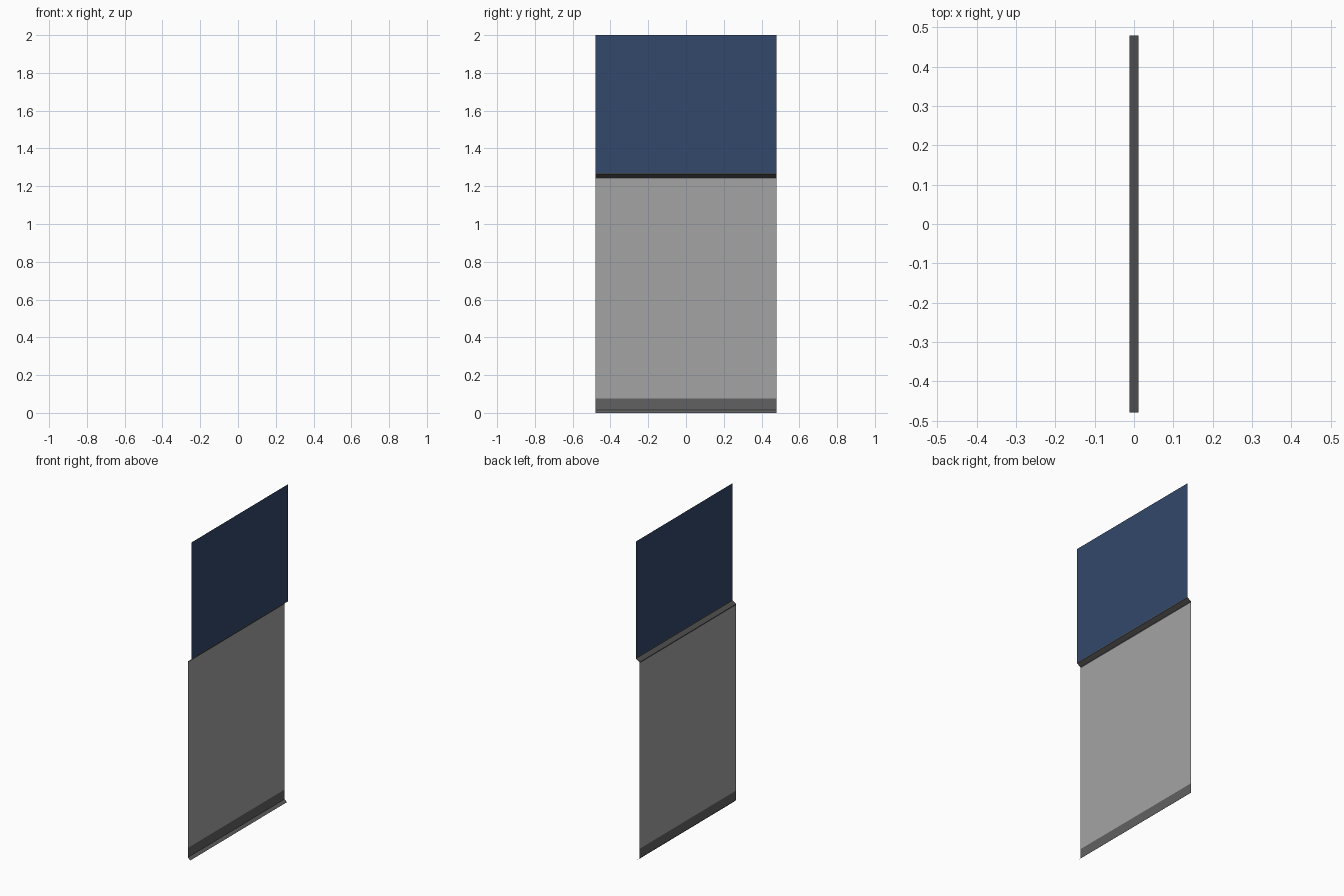
import bpy

if "Cube" in bpy.data.objects:
    bpy.data.objects.remove(bpy.data.objects["Cube"])

HALF = 0.48  # half length of the wall along y


def material(name, rgb):
    m = bpy.data.materials.new(name)
    m.diffuse_color = (*rgb, 1.0)
    m.use_nodes = True
    m.node_tree.nodes["Principled BSDF"].inputs["Base Color"].default_value = m.diffuse_color
    return m


def strip(name, profile, mat):
    """Open sheet: an (x, z) profile swept along y, facing +x."""
    verts = [(x, y, z) for x, z in profile for y in (-HALF, HALF)]
    faces = [(2 * i, 2 * i + 1, 2 * i + 3, 2 * i + 2)
             for i in range(len(profile) - 1)]
    mesh = bpy.data.meshes.new(name)
    mesh.from_pydata(verts, [], faces)
    mesh.materials.append(mat)
    ob = bpy.data.objects.new(name, mesh)
    bpy.context.collection.objects.link(ob)
    return ob


blue = material("navy_paint", (0.032, 0.065, 0.145))
grey = material("grey_paint", (0.37, 0.37, 0.37))
base = material("baseboard_grey", (0.12, 0.12, 0.12))
dark = material("trim_grey", (0.085, 0.085, 0.085))

BACK, FRONT = -0.012, 0.012

# upper wall sheet, standing slightly proud of the lower one
strip("upper_wall", [(FRONT, 1.27), (FRONT, 2.0)], blue)
# sloping rail joining the two sheets
strip("rail_trim", [(BACK, 1.24), (BACK, 1.247), (FRONT, 1.264), (FRONT, 1.27)], dark)
# lower wall sheet
strip("lower_wall", [(BACK, 0.075), (BACK, 1.24)], grey)
# baseboard with a flared foot
strip("baseboard", [(0.004, 0.0), (BACK, 0.015), (BACK, 0.075)], base)
